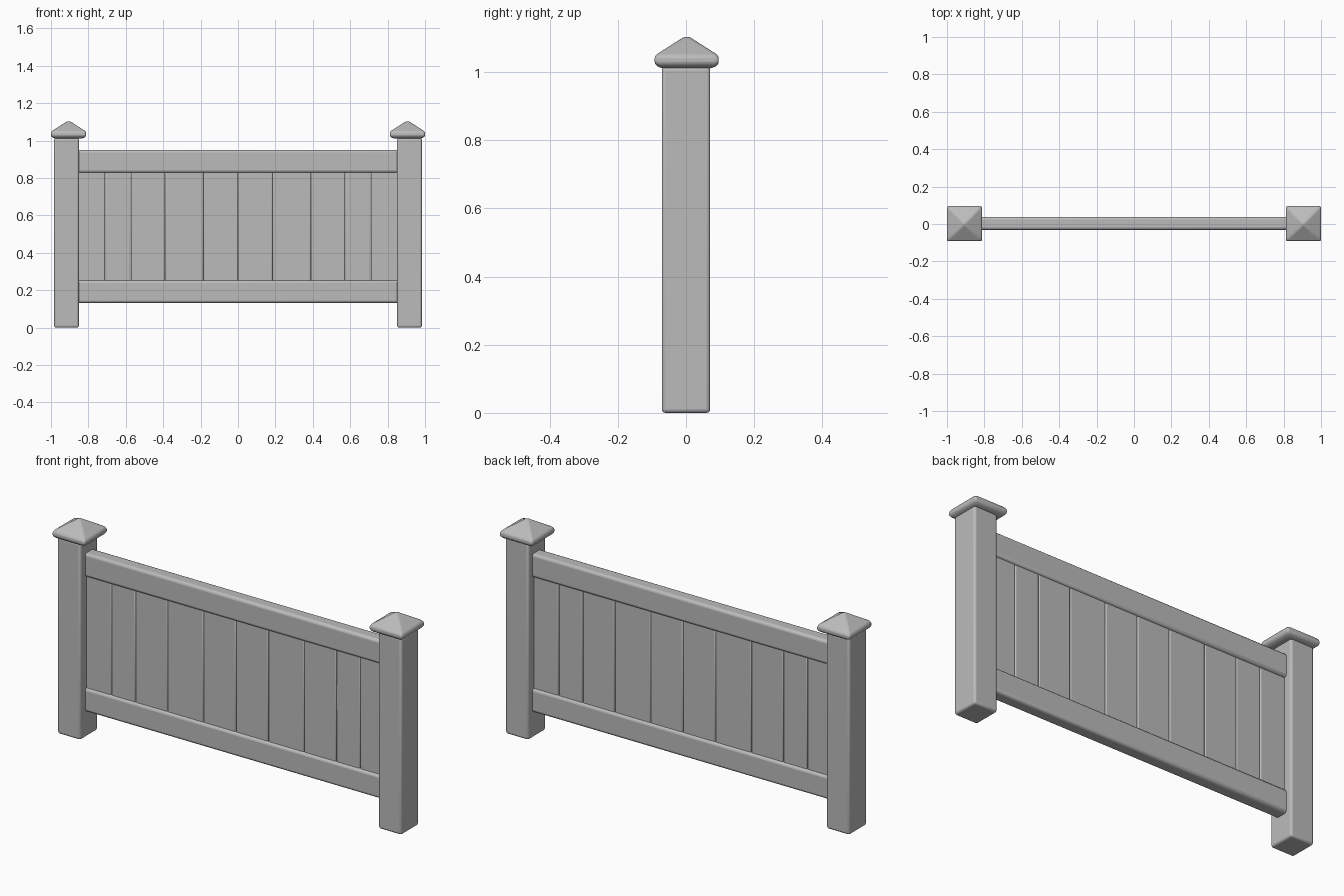
import bpy, bmesh, math

old = bpy.data.objects.get("Cube")
if old:
    bpy.data.objects.remove(old, do_unlink=True)

# Single weathered grey
grey = bpy.data.materials.new("plain grey")
grey.use_nodes = True
COLOUR = (0.5, 0.5, 0.5, 1)
grey.diffuse_color = COLOUR
grey.node_tree.nodes["Principled BSDF"].inputs["Base Color"].default_value = COLOUR


def finish(name, bm, bevel, segments=3):
    """Turn a bmesh into a softly bevelled object."""
    bmesh.ops.recalc_face_normals(bm, faces=bm.faces)
    mesh = bpy.data.meshes.new(name)
    bm.to_mesh(mesh)
    bm.free()
    mesh.materials.append(grey)
    obj = bpy.data.objects.new(name, mesh)
    bpy.context.collection.objects.link(obj)
    mod = obj.modifiers.new("soft edges", "BEVEL")
    mod.width = bevel
    mod.segments = segments
    mod.limit_method = "ANGLE"
    mod.angle_limit = math.radians(25)
    bpy.ops.object.select_all(action="DESELECT")
    obj.select_set(True)
    bpy.context.view_layer.objects.active = obj
    bpy.ops.object.shade_smooth_by_angle(angle=math.radians(40))
    return obj


def box(name, x, y, z, bevel, segments=3):
    """Box spanning the given (low, high) ranges."""
    bm = bmesh.new()
    bmesh.ops.create_cube(bm, size=1)
    for v in bm.verts:
        v.co = [(lo + hi) / 2 + c * (hi - lo) for c, (lo, hi) in zip(v.co, (x, y, z))]
    return finish(name, bm, bevel, segments)


def cap(name, cx, cy):
    """Pyramid cap with a short rim, stacked from square rings."""
    bm = bmesh.new()
    rings = []
    for half, z in ((0.072, 1.01), (0.094, 1.021), (0.094, 1.048)):
        rings.append([bm.verts.new((cx + sx * half, cy + sy * half, z))
                      for sx, sy in ((-1, -1), (1, -1), (1, 1), (-1, 1))])
    apex = bm.verts.new((cx, cy, 1.108))
    bm.faces.new(rings[0])
    for i in range(4):
        j = (i + 1) % 4
        for low, high in zip(rings, rings[1:]):
            bm.faces.new((low[i], low[j], high[j], high[i]))
        bm.faces.new((rings[-1][i], rings[-1][j], apex))
    return finish(name, bm, 0.009)


# Posts and caps
for side, sign in (("left", 1), ("right", -1)):
    cx = sign * 0.917
    box(side + "_post", (cx - 0.066, cx + 0.066), (-0.071, 0.071), (0, 1.015), 0.011)
    cap(side + "_post_cap", sign * 0.906, 0.002)

# Horizontal rails
for name, z in (("top_rail", (0.828, 0.95)), ("bottom_rail", (0.132, 0.253))):
    box(name, (-0.87, 0.87), (-0.031, 0.038), z, 0.014)

# Vertical boards, butted together with bevelled grooves
half_joints = [0.185, 0.39, 0.573, 0.71, 0.87]
joints = [-x for x in reversed(half_joints)] + [0] + half_joints
for n, (a, b) in enumerate(zip(joints, joints[1:]), 1):
    box(f"board_{n}", (a + 0.0005, b - 0.0005), (-0.019, 0.026), (0.2, 0.88), 0.006, 2)
